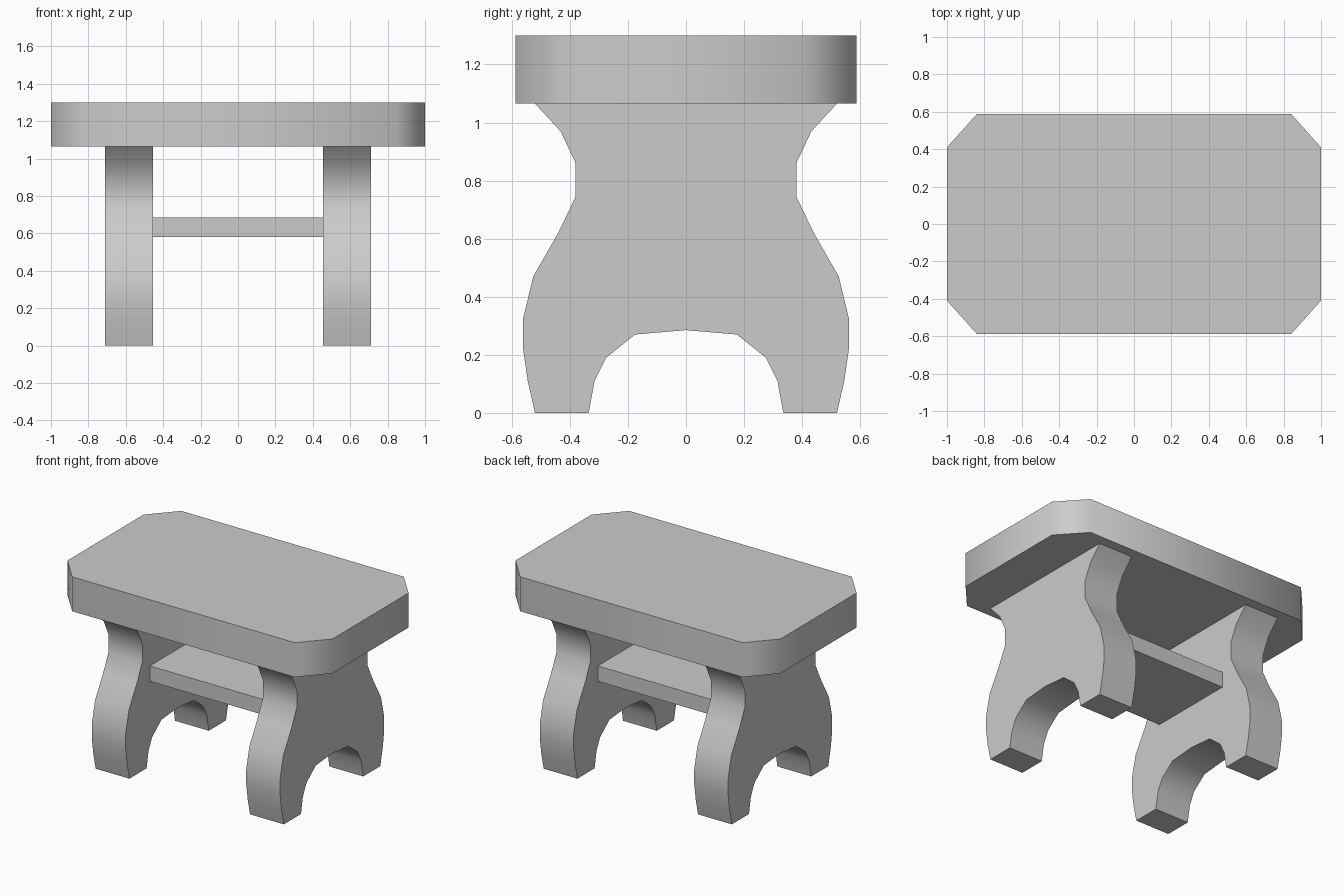
import bpy
import bmesh
import math
from mathutils import Vector

if "Cube" in bpy.data.objects:
    bpy.data.objects.remove(bpy.data.objects["Cube"])

grey = bpy.data.materials.new("plain grey")
grey.use_nodes = True
colour = (0.6, 0.6, 0.6, 1)
grey.diffuse_color = colour
grey.node_tree.nodes["Principled BSDF"].inputs["Base Color"].default_value = colour


def extrude_outline(name, points, offset):
    """Fill a closed 3D outline, extrude it by offset and smooth its shallow edges."""
    bm = bmesh.new()
    face = bm.faces.new([bm.verts.new(p) for p in points])
    result = bmesh.ops.extrude_face_region(bm, geom=[face], use_keep_orig=True)
    moved = [v for v in result["geom"] if isinstance(v, bmesh.types.BMVert)]
    bmesh.ops.translate(bm, verts=moved, vec=Vector(offset))
    bmesh.ops.recalc_face_normals(bm, faces=bm.faces)
    mesh = bpy.data.meshes.new(name)
    bm.to_mesh(mesh)
    bm.free()
    mesh.materials.append(grey)
    obj = bpy.data.objects.new(name, mesh)
    bpy.context.collection.objects.link(obj)
    bpy.ops.object.select_all(action="DESELECT")
    obj.select_set(True)
    bpy.context.view_layer.objects.active = obj
    bpy.ops.object.shade_smooth_by_angle(angle=math.radians(55))
    return obj


# Table top: a thick slab with clipped corners
corner = [(1, 0.41), (0.84, 0.588)]
quarter_turns = [(1, 1), (-1, 1), (-1, -1), (1, -1)]
outline = []
for sx, sy in quarter_turns:
    pair = corner if sx * sy > 0 else corner[::-1]
    outline += [(sx * x, sy * y, 1.065) for x, y in pair]
extrude_outline("table_top", outline, (0, 0, 0.235))

# Legs: curvy waisted panels with an arch between the feet
half = [(0.175, 0.27), (0.275, 0.19), (0.315, 0.11), (0.335, 0),
        (0.52, 0), (0.545, 0.11), (0.561, 0.22), (0.561, 0.325),
        (0.526, 0.47), (0.44, 0.62), (0.38, 0.745), (0.38, 0.86),
        (0.432, 0.97), (0.52, 1.065)]
profile = [(0, 0.285)] + half + [(-y, z) for y, z in reversed(half)]
for name, x in (("left_leg", 0.455), ("right_leg", -0.71)):
    extrude_outline(name, [(x, y, z) for y, z in profile], (0.255, 0, 0))

# Shelf: a thin board between the legs
board = [(sx * 0.456, sy * 0.3, 0.58) for sx, sy in quarter_turns]
extrude_outline("shelf", board, (0, 0, 0.105))
